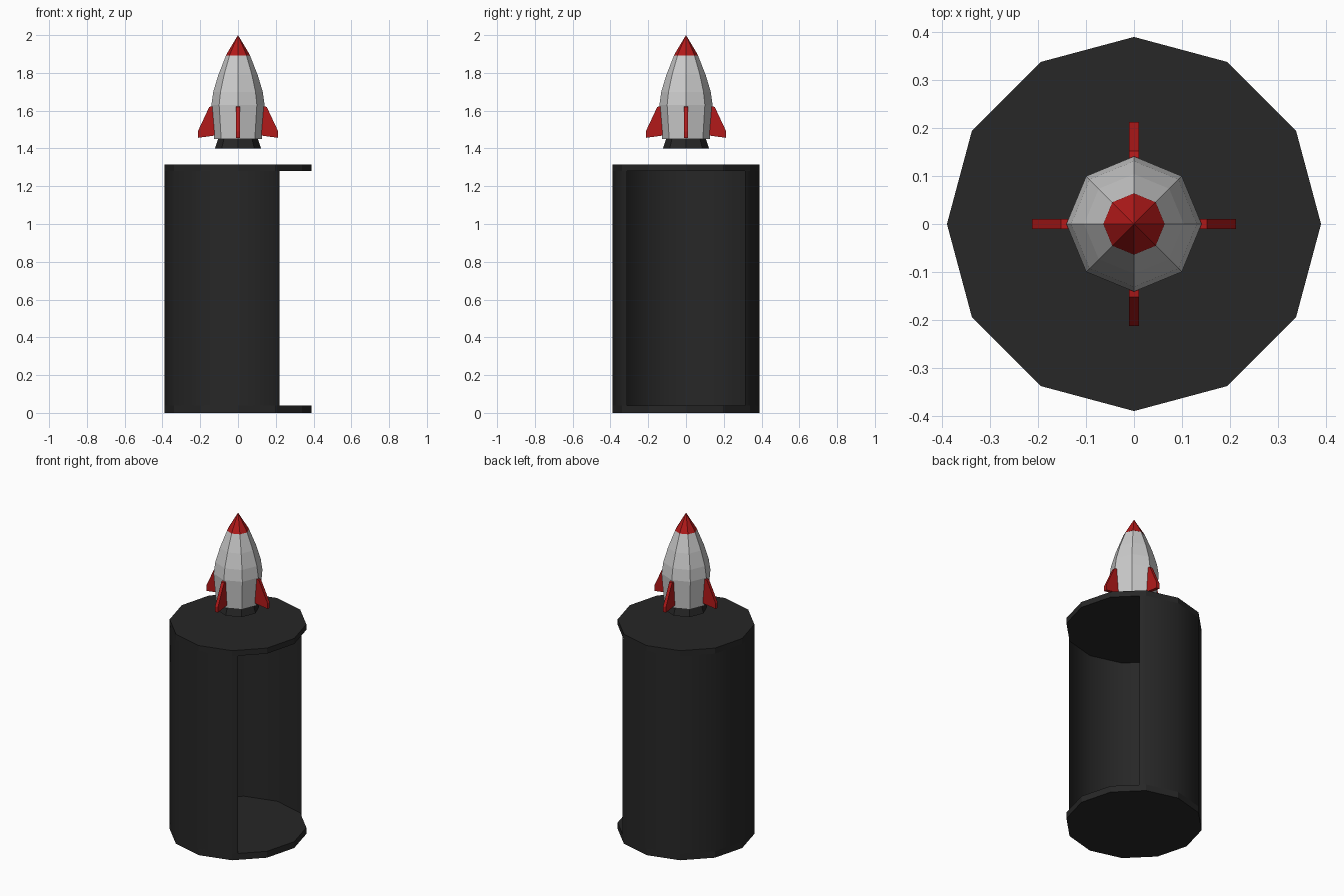
import bpy, bmesh
from math import pi, cos, sin

if "Cube" in bpy.data.objects:
    bpy.data.objects.remove(bpy.data.objects["Cube"])


def material(name, rgb):
    m = bpy.data.materials.new(name)
    m.diffuse_color = (*rgb, 1)
    m.use_nodes = True
    m.node_tree.nodes["Principled BSDF"].inputs["Base Color"].default_value = m.diffuse_color
    return m


BLACK = material("black", (0.02, 0.02, 0.02))
RED = material("red", (0.45, 0.01, 0.01))


def finish(name, bm, mat=None, smooth=False):
    bmesh.ops.recalc_face_normals(bm, faces=bm.faces[:])
    me = bpy.data.meshes.new(name)
    bm.to_mesh(me)
    bm.free()
    if mat:
        me.materials.append(mat)
    for p in me.polygons:
        p.use_smooth = smooth
    ob = bpy.data.objects.new(name, me)
    bpy.context.collection.objects.link(ob)
    return ob


def lathe(name, profile, sides, mat=None):
    """Closed solid from (radius, z) rings; radius 0 makes a point."""
    bm = bmesh.new()
    rings = []
    for r, z in profile:
        n = sides if r > 0 else 1
        rings.append([bm.verts.new((r * cos(2 * pi * i / sides), r * sin(2 * pi * i / sides), z))
                      for i in range(n)])
    for a, b in zip(rings, rings[1:]):
        for i in range(sides):
            j = (i + 1) % sides
            bm.faces.new([a[i], a[j], b[0]] if len(b) == 1 else [a[i], a[j], b[j], b[i]])
    for ring in (rings[0], rings[-1]):
        if len(ring) > 1:
            bm.faces.new(ring)
    return finish(name, bm, mat)


R, TOP = 0.39, 1.315

# stand: two twelve-sided plates
lathe("bottom_plate", [(R, 0), (R, 0.04)], 12, BLACK)
lathe("top_plate", [(R, 1.28), (R, TOP)], 12, BLACK)

# stand: thin wall, open towards +x
path = [(0.22, 0.323 - 0.01)]
path += [(R * cos(k * pi / 6), R * sin(k * pi / 6)) for k in range(2, 11)]
path += [(0.22, -0.313)]
bm = bmesh.new()
low = [bm.verts.new((x, y, 0.04)) for x, y in path]
high = [bm.verts.new((x, y, 1.28)) for x, y in path]
for i in range(len(path) - 1):
    bm.faces.new([low[i + 1], low[i], high[i], high[i + 1]])
wall = finish("curved_wall", bm, BLACK, smooth=True)
# face the outside
if wall.data.polygons[5].normal.dot(wall.data.polygons[5].center) < 0:
    wall.data.flip_normals()

# rocket: eight-sided engine, body and nose
lathe("engine", [(0.122, 1.40), (0.104, 1.455)], 8, BLACK)
lathe("rocket_body", [(0.126, 1.45), (0.141, 1.63), (0.131, 1.70),
                      (0.104, 1.79), (0.063, 1.893)], 8)
lathe("nose_cone", [(0.064, 1.893), (0, 2.0)], 8, RED)

# rocket: four fins
fin_profile = [(0.12, 1.625), (0.152, 1.62), (0.213, 1.49), (0.213, 1.456), (0.12, 1.469)]
for k in range(4):
    bm = bmesh.new()
    sides = [[bm.verts.new((x, y, z)) for x, z in fin_profile] for y in (-0.01, 0.01)]
    for s in sides:
        bm.faces.new(s)
    n = len(fin_profile)
    for i in range(n):
        j = (i + 1) % n
        bm.faces.new([sides[0][i], sides[0][j], sides[1][j], sides[1][i]])
    fin = finish(f"fin_{k + 1}", bm, RED)
    fin.rotation_euler.z = k * pi / 2
